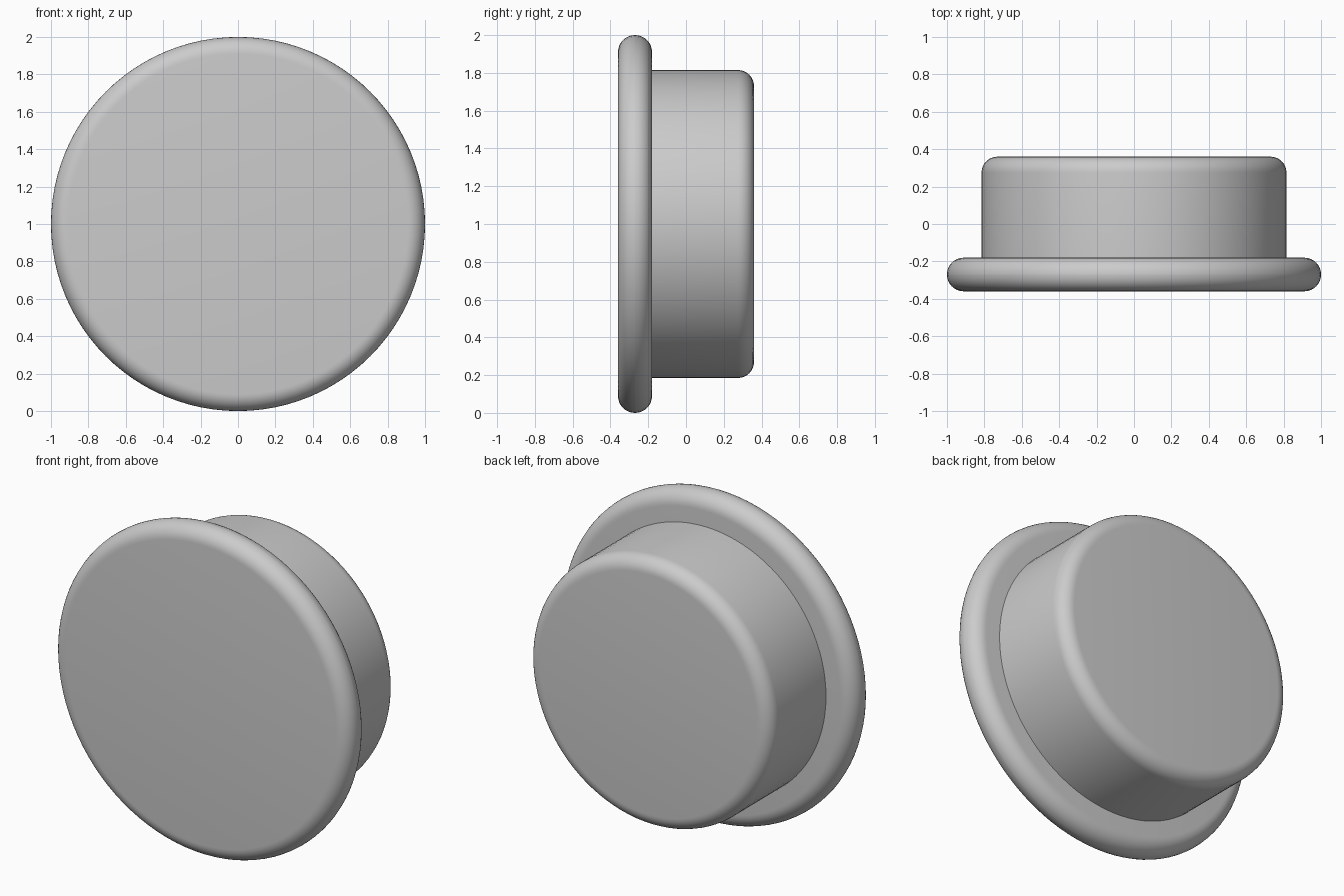
import bpy
import math

old = bpy.data.objects.get("Cube")
if old:
    bpy.data.objects.remove(old, do_unlink=True)

# Plain grey finish
grey = bpy.data.materials.new("plain_grey")
grey.use_nodes = True
colour = (0.6, 0.6, 0.6, 1)
grey.diffuse_color = colour
grey.node_tree.nodes["Principled BSDF"].inputs["Base Color"].default_value = colour


def disc(name, radius, front, back, rounding, round_front):
    """Cylinder along y with rounded rims."""
    bpy.ops.mesh.primitive_cylinder_add(
        vertices=96, radius=radius, depth=back - front,
        location=(0, (front + back) / 2, 1), rotation=(math.pi / 2, 0, 0))
    obj = bpy.context.object
    obj.name = name
    bpy.ops.object.transform_apply(location=False, rotation=True, scale=False)
    obj.data.materials.append(grey)

    # Only rim edges that lie in one cap plane are rounded
    weights = obj.data.attributes.new("bevel_weight_edge", "FLOAT", "EDGE")
    verts = obj.data.vertices
    for edge in obj.data.edges:
        a, b = (verts[i].co.y for i in edge.vertices)
        is_rim = abs(a - b) < 0.001
        weights.data[edge.index].value = float(is_rim and (round_front or a > 0))
    bevel = obj.modifiers.new("rounded_rim", "BEVEL")
    bevel.limit_method = "WEIGHT"
    bevel.width = rounding
    bevel.segments = 8
    bevel.use_clamp_overlap = False
    bpy.ops.object.modifier_apply(modifier=bevel.name)
    bpy.ops.object.shade_smooth_by_angle(angle=math.radians(35))
    return obj


# Wide front flange and narrower plug behind it
disc("front_flange", 1.0, -0.36, -0.18, 0.0895, True)
disc("rear_plug", 0.815, -0.19, 0.36, 0.085, False)
